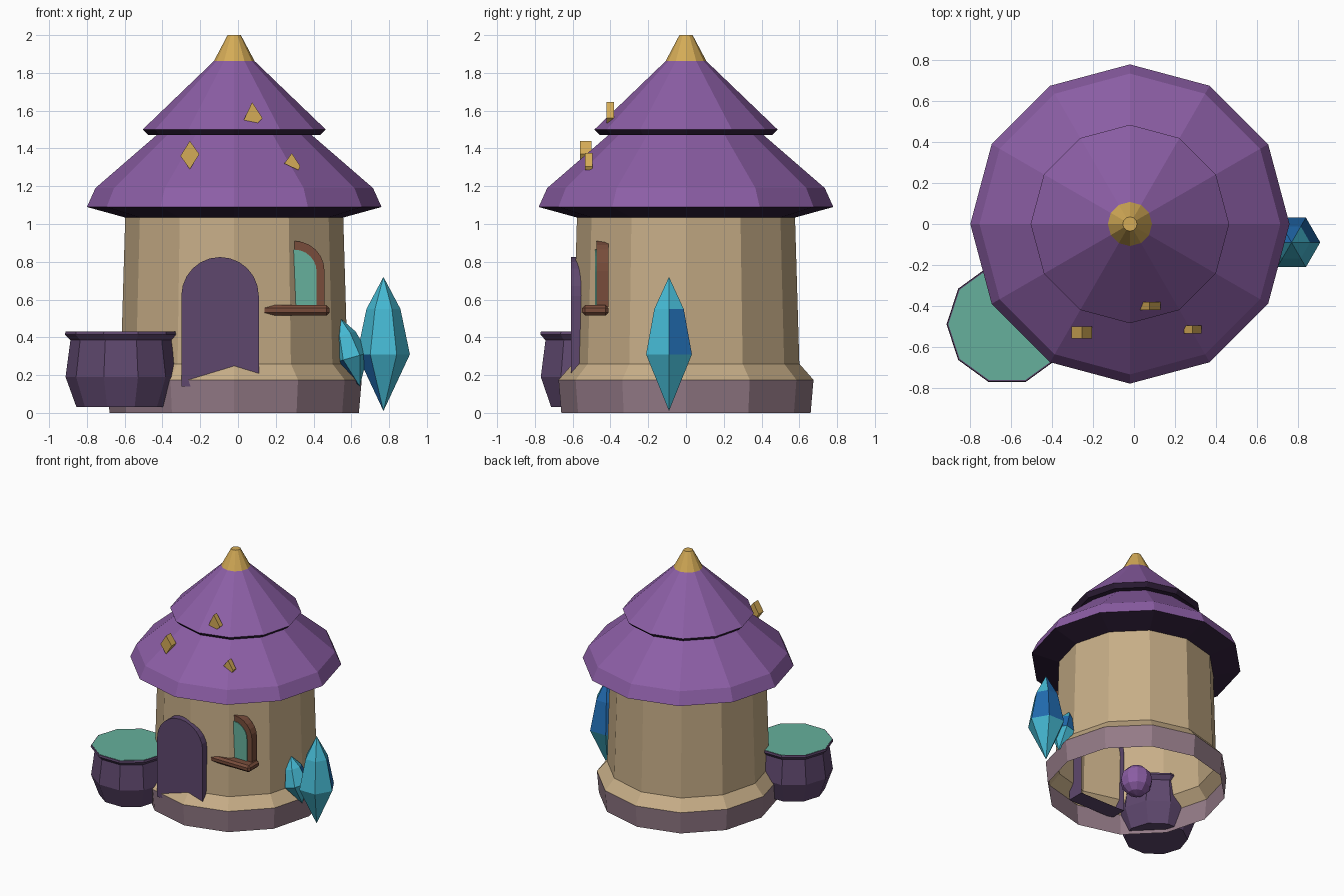
import bpy
import bmesh
from math import cos, sin, pi, radians

cube = bpy.data.objects.get("Cube")
if cube:
    bpy.data.objects.remove(cube)


def linear(c):
    return c / 12.92 if c <= 0.04045 else ((c + 0.055) / 1.055) ** 2.4


def material(name, *srgb):
    m = bpy.data.materials.new(name)
    m.use_nodes = True
    colour = [linear(c) for c in srgb] + [1]
    m.diffuse_color = colour
    m.node_tree.nodes["Principled BSDF"].inputs["Base Color"].default_value = colour
    return m


PURPLE = material("roof purple", 0.55, 0.37, 0.65)
DARK = material("dark eaves", 0.20, 0.13, 0.24)
TAN = material("tan plaster", 0.78, 0.68, 0.53)
MAUVE = material("mauve stone", 0.58, 0.48, 0.53)
GOLD = material("gold", 0.83, 0.67, 0.34)
PLUM = material("plum", 0.37, 0.28, 0.43)
TEAL = material("teal", 0.40, 0.69, 0.61)
CYAN = material("crystal cyan", 0.27, 0.72, 0.82)
BLUE = material("crystal blue", 0.13, 0.42, 0.69)
BROWN = material("brown wood", 0.47, 0.30, 0.23)
HOUSE_X = -0.02


def finish(name, bm, mats, location=(0, 0, 0)):
    bmesh.ops.recalc_face_normals(bm, faces=bm.faces)
    mesh = bpy.data.meshes.new(name)
    bm.to_mesh(mesh)
    bm.free()
    for m in mats:
        mesh.materials.append(m)
    obj = bpy.data.objects.new(name, mesh)
    obj.location = location
    bpy.context.collection.objects.link(obj)
    return obj


def lathe(name, profile, sides, mats, location, rule=lambda band, side: 0):
    """Spin (radius, height) points; rule picks the material of each face."""
    bm = bmesh.new()
    rings = []
    for r, z in profile:
        if r == 0:
            rings.append([bm.verts.new((0, 0, z))] * sides)
        else:
            rings.append([bm.verts.new((r * cos(2 * pi * i / sides),
                                        r * sin(2 * pi * i / sides), z))
                          for i in range(sides)])
    for band, (a, b) in enumerate(zip(rings, rings[1:])):
        for i in range(sides):
            j = (i + 1) % sides
            corners = list(dict.fromkeys((a[i], a[j], b[j], b[i])))
            bm.faces.new(corners).material_index = rule(band, i)
    return finish(name, bm, mats, location)


def arch(half, bottom, spring, steps=12):
    """Outline of a round-topped opening, centred on x = 0."""
    top = [(half * cos(pi * i / steps), spring + half * sin(pi * i / steps))
           for i in range(steps + 1)]
    return [(half, bottom)] + top + [(-half, bottom)]


def plate(name, outline, front, back, mat, x=0, closed=True):
    """Push an (x, z) outline from the front y to the back y."""
    bm = bmesh.new()
    near, far = [[bm.verts.new((px, y, pz)) for px, pz in outline] for y in (front, back)]
    bm.faces.new(near)
    if closed:
        bm.faces.new(far)
    n = len(outline)
    for i in range(n):
        j = (i + 1) % n
        bm.faces.new((near[i], near[j], far[j], far[i]))
    return finish(name, bm, [mat], (x, 0, 0))


# Hollow tower on a stone footing
lathe("tower_wall", [(0.66, 0), (0.675, 0.175), (0.6, 0.26), (0.577, 1.04)], 12,
      [TAN, MAUVE], (HOUSE_X, 0, 0), lambda band, side: int(band == 0))

# Two-tier roof with dark undersides, and its cap
lathe("lower_roof", [(0, 1.035), (0.58, 1.035), (0.78, 1.09), (0.735, 1.19), (0.40, 1.48)],
      12, [PURPLE, DARK], (HOUSE_X, 0, 0), lambda band, side: int(band < 2))
lathe("upper_roof", [(0, 1.47), (0.455, 1.47), (0.485, 1.5), (0.105, 1.865)],
      12, [PURPLE, DARK], (HOUSE_X, 0, 0), lambda band, side: int(band < 2))
lathe("roof_cap", [(0.108, 1.862), (0.035, 2), (0, 2)], 12, [GOLD], (HOUSE_X, 0, 0))

# Gold chips on the roof
plate("roof_chip_left", [(0, 1.44), (0.05, 1.37), (0, 1.29), (-0.05, 1.36)],
      -0.56, -0.50, GOLD, -0.255)
plate("roof_chip_top", [(0, 1.645), (0.055, 1.56), (0.03, 1.535), (-0.045, 1.55)],
      -0.42, -0.38, GOLD, 0.075)
plate("roof_chip_right", [(0, 1.375), (0.045, 1.305), (0.035, 1.285), (-0.04, 1.32)],
      -0.535, -0.495, GOLD, 0.285)

# Door shell, open at the back
plate("door", arch(0.205, 0.14, 0.62), -0.61, -0.47, PLUM, -0.095, closed=False)

# Window: frame ring, pane and sill
WINDOW_X = 0.30
outer = arch(0.158, 0.56, 0.752)
inner = arch(0.112, 0.56, 0.748)
plate("window_frame", outer + inner[::-1], -0.475, -0.41, BROWN, WINDOW_X)
plate("window_pane", arch(0.116, 0.56, 0.748), -0.481, -0.45, TEAL, WINDOW_X)
sill = plate("window_sill", [(-0.18, 0.515), (0.18, 0.515), (0.18, 0.57), (-0.18, 0.57)],
             -0.55, -0.41, BROWN, WINDOW_X + 0.005)
bevel = sill.modifiers.new("soft edges", "BEVEL")
bevel.width = 0.016
bevel.segments = 1

# Cauldron with its brew
POT = (-0.62, -0.49, 0)
lathe("cauldron", [(0, 0.03), (0.235, 0.03), (0.293, 0.19), (0.267, 0.385),
                   (0.296, 0.415), (0.293, 0.43), (0.285, 0.43)], 10, [PLUM], POT)
lathe("cauldron_brew", [(0.287, 0.425), (0.287, 0.432), (0, 0.432)], 10, [TEAL], POT)

# Small ball kept inside the tower
bm = bmesh.new()
bmesh.ops.create_uvsphere(bm, u_segments=10, v_segments=6, radius=0.12)
finish("inner_ball", bm, [PURPLE], (-0.30, -0.33, 0.33))

# Crystals: sides turned to the back are blue
BLUE_FACES = {(0, 3), (1, 0), (1, 1), (1, 2), (2, 1), (2, 2)}


def crystal(name, location):
    return lathe(name, [(0, 0), (0.14, 0.3), (0.09, 0.54), (0, 0.71)], 6, [CYAN, BLUE],
                 location, lambda band, side: int((band, side) in BLUE_FACES))


crystal("large_crystal", (0.77, -0.09, 0.01))
small = crystal("small_crystal", (0.645, -0.095, 0.14))
small.scale = (0.65, 0.8, 0.53)
small.rotation_euler.y = radians(-16)
